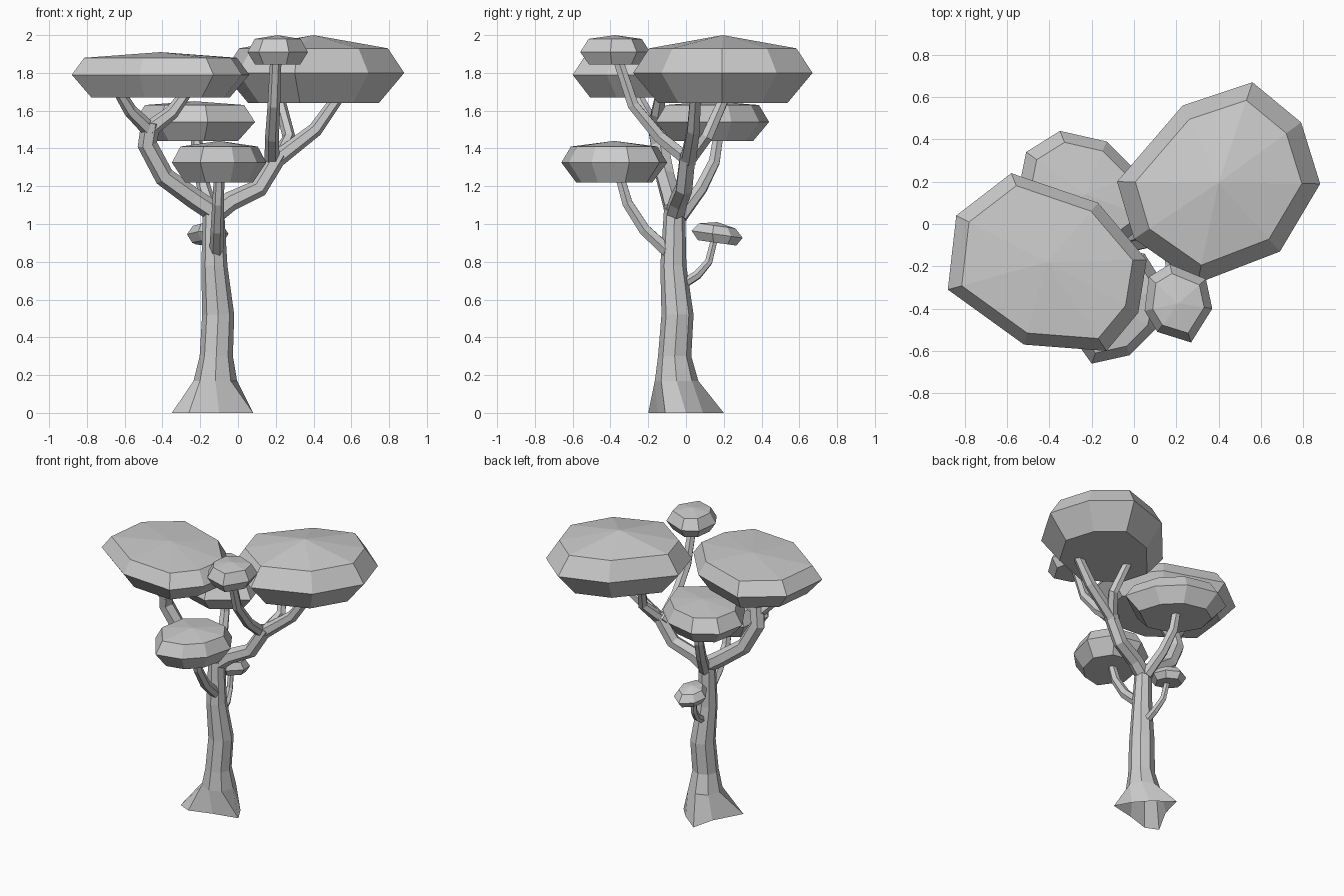
import bpy, bmesh, math
from mathutils import Vector


def mesh_object(name, rings, cap_start=True, apex=None):
    """Skin a stack of equal-count rings; the end is a flat cap or a fan to an apex."""
    bm = bmesh.new()
    loops = [[bm.verts.new(p) for p in ring] for ring in rings]
    n = len(loops[0])
    for a, b in zip(loops, loops[1:]):
        for i in range(n):
            j = (i + 1) % n
            bm.faces.new((a[i], a[j], b[j], b[i]))
    if cap_start:
        bm.faces.new(loops[0][::-1])
    if apex is None:
        bm.faces.new(loops[-1])
    else:
        tip = bm.verts.new(apex)
        for i in range(n):
            bm.faces.new((loops[-1][i], loops[-1][(i + 1) % n], tip))
    if cap_start:
        bmesh.ops.recalc_face_normals(bm, faces=bm.faces)
    mesh = bpy.data.meshes.new(name)
    bm.to_mesh(mesh)
    bm.free()
    obj = bpy.data.objects.new(name, mesh)
    bpy.context.collection.objects.link(obj)
    return obj


def branch(name, path, r0, r1, sides=6):
    """Tapered low-poly tube along a path."""
    pts = [Vector(p) for p in path]
    rings = []
    for k, p in enumerate(pts):
        d = (pts[min(k + 1, len(pts) - 1)] - pts[max(k - 1, 0)]).normalized()
        u = Vector((0, 1, 0)).cross(d).normalized()
        v = d.cross(u)
        r = r0 + (r1 - r0) * k / (len(pts) - 1)
        rings.append([p + r * (math.cos(a) * u + math.sin(a) * v)
                      for a in (2 * math.pi * i / sides for i in range(sides))])
    return mesh_object(name, rings)


def canopy(name, outline, z_low, z_mid, z_up, z_top, low=0.72, up=0.82, tilt=0.0):
    """Flattened faceted leaf clump from its widest outline."""
    xs, ys = zip(*outline)
    cx, cy = (min(xs) + max(xs)) / 2, (min(ys) + max(ys)) / 2
    rings = [[(cx + (x - cx) * s, cy + (y - cy) * s, z + tilt * (y - cy) * s)
              for x, y in outline]
             for s, z in ((low, z_low), (1, z_mid), (up, z_up))]
    return mesh_object(name, rings, apex=(cx, cy, z_top))


# Trunk with three spreading roots, open underneath
trunk = [[(0.02, 0.0, 0), (-0.06, 0.09, 0), (-0.20, 0.20, 0), (-0.24, 0.04, 0),
          (-0.35, -0.16, 0), (-0.26, -0.20, 0), (-0.10, -0.15, 0), (0.08, -0.11, 0)]]
for z, x, y, r in ((0.17, -0.12, -0.05, 0.115), (0.30, -0.115, -0.06, 0.088),
                   (0.52, -0.105, -0.045, 0.085), (0.78, -0.125, -0.067, 0.069),
                   (1.10, -0.13, -0.06, 0.055)):
    trunk.append([(x + r * math.cos(math.pi * i / 4), y + r * math.sin(math.pi * i / 4), z)
                  for i in range(8)])
mesh_object("trunk", trunk, cap_start=False)

# Left limb and its fork
branch("left_limb", [(-0.12, -0.06, 1.06), (-0.24, -0.08, 1.14), (-0.39, -0.11, 1.25),
                     (-0.48, -0.14, 1.42), (-0.46, -0.16, 1.54)], 0.055, 0.052)
branch("left_outer_fork", [(-0.47, -0.16, 1.50), (-0.57, -0.22, 1.60), (-0.63, -0.27, 1.70)], 0.042, 0.03)
branch("left_inner_fork", [(-0.47, -0.16, 1.50), (-0.35, -0.15, 1.59), (-0.27, -0.13, 1.70)], 0.045, 0.03)

# Right limb and its forks
branch("right_limb", [(-0.13, -0.06, 1.05), (-0.04, -0.04, 1.12), (0.11, -0.01, 1.19),
                      (0.22, 0.01, 1.37)], 0.055, 0.046)
branch("right_outer_fork", [(0.19, 0.01, 1.33), (0.41, 0.04, 1.50), (0.53, 0.05, 1.67)], 0.045, 0.032)
branch("right_back_fork", [(0.21, 0.02, 1.35), (0.27, 0.11, 1.46), (0.22, 0.20, 1.66)], 0.04, 0.03)
branch("crown_stem", [(0.18, 0.02, 1.33), (0.18, -0.14, 1.46), (0.19, -0.28, 1.63),
                      (0.20, -0.36, 1.87)], 0.04, 0.03)

# Smaller stems leaving the trunk
branch("back_stem", [(-0.13, -0.03, 1.04), (-0.18, 0.08, 1.19), (-0.21, 0.15, 1.33),
                     (-0.22, 0.17, 1.46)], 0.04, 0.03)
branch("front_stem", [(-0.115, -0.08, 0.84), (-0.11, -0.22, 0.97), (-0.105, -0.31, 1.11),
                      (-0.10, -0.35, 1.25)], 0.038, 0.028)
branch("low_stem", [(-0.12, -0.02, 0.68), (-0.13, 0.06, 0.73), (-0.15, 0.12, 0.80),
                    (-0.16, 0.15, 0.92)], 0.028, 0.02)

# Leaf clumps
canopy("right_canopy", [(0.88, 0.19), (0.79, 0.48), (0.56, 0.67), (0.23, 0.56), (-0.08, 0.20),
                        (0.0, -0.07), (0.30, -0.28), (0.69, -0.13)], 1.64, 1.80, 1.93, 2.0)
canopy("left_canopy", [(0.06, -0.17), (-0.17, 0.10), (-0.58, 0.24), (-0.84, 0.04),
                       (-0.88, -0.31), (-0.52, -0.57), (-0.13, -0.60), (0.02, -0.42)],
       1.67, 1.79, 1.88, 1.91, 0.78, 0.86)
canopy("back_canopy", [(0.09, 0.02), (0.02, 0.24), (-0.13, 0.39), (-0.35, 0.44), (-0.51, 0.34),
                       (-0.55, 0.14), (-0.42, -0.08), (-0.16, -0.16)], 1.44, 1.54, 1.63, 1.65)
canopy("front_canopy", [(0.15, -0.30), (0.05, -0.14), (-0.15, -0.10), (-0.31, -0.22),
                        (-0.35, -0.45), (-0.20, -0.66), (-0.02, -0.62), (0.10, -0.50)],
       1.22, 1.325, 1.41, 1.44)
canopy("crown_canopy", [(0.37, -0.40), (0.34, -0.26), (0.17, -0.19), (0.07, -0.25), (0.05, -0.41),
                        (0.11, -0.51), (0.27, -0.56)], 1.845, 1.91, 1.98, 2.0, 0.75, 0.76)
canopy("low_canopy", [(-0.05, 0.14), (-0.07, 0.24), (-0.15, 0.30), (-0.24, 0.25), (-0.27, 0.16),
                      (-0.21, 0.06), (-0.12, 0.03)], 0.90, 0.945, 0.99, 1.01, 0.75, 0.72, -0.14)
